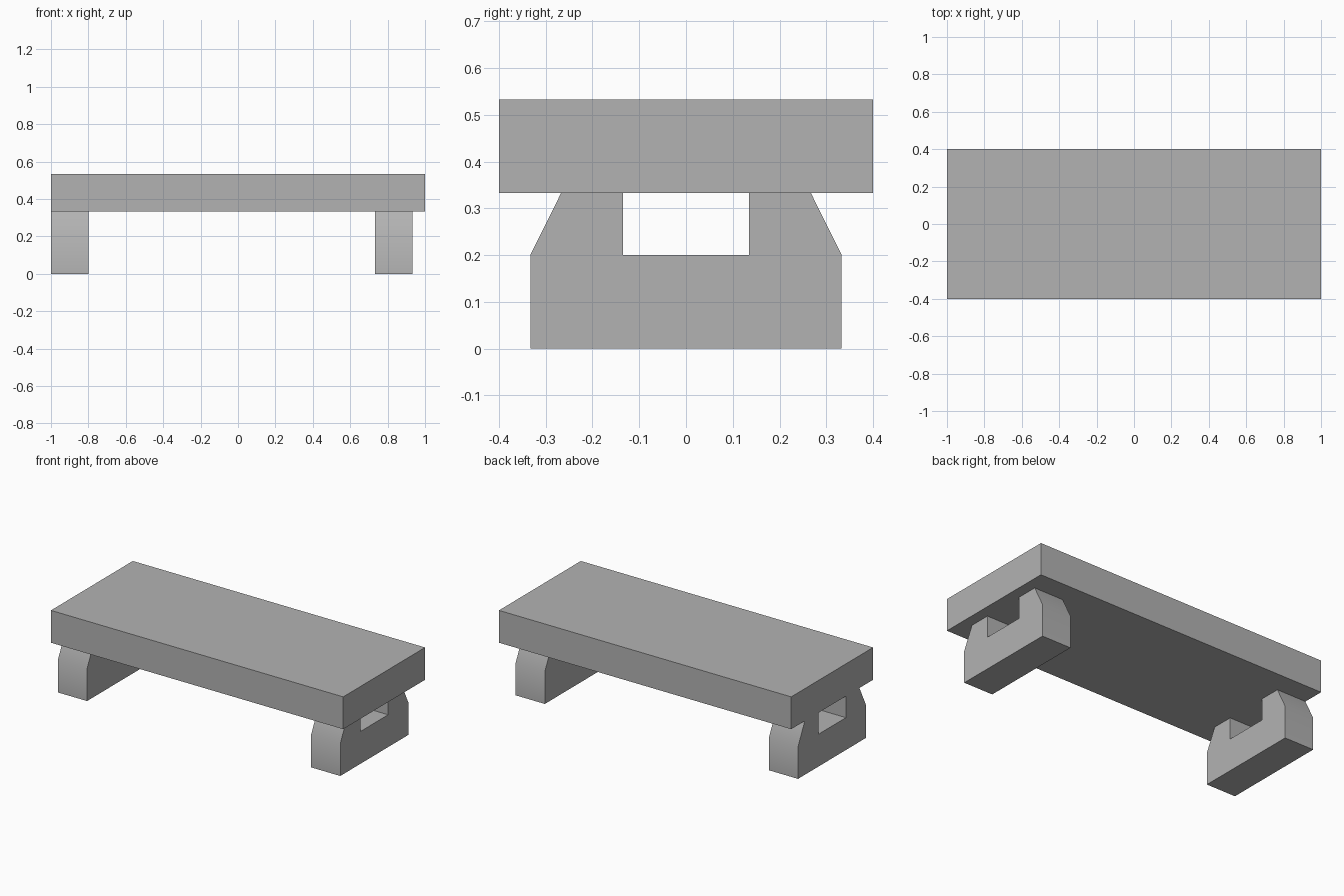
import bpy
import bmesh
import math

# Remove the default cube
cube = bpy.data.objects.get("Cube")
if cube:
    bpy.data.objects.remove(cube, do_unlink=True)

# Single stone grey material
GREY = (0.45, 0.45, 0.45, 1.0)
stone = bpy.data.materials.new("stone_grey")
stone.use_nodes = True
stone.diffuse_color = GREY
stone.node_tree.nodes["Principled BSDF"].inputs["Base Color"].default_value = GREY


def extrude_profile(name, profile, x_start, x_end):
    """Extrude a closed (y, z) profile along x into a solid object."""
    bm = bmesh.new()
    face = bm.faces.new([bm.verts.new((x_start, y, z)) for y, z in profile])
    ext = bmesh.ops.extrude_face_region(bm, geom=[face])
    moved = [v for v in ext["geom"] if isinstance(v, bmesh.types.BMVert)]
    bmesh.ops.translate(bm, verts=moved, vec=(x_end - x_start, 0, 0))
    bmesh.ops.recalc_face_normals(bm, faces=bm.faces)
    mesh = bpy.data.meshes.new(name)
    bm.to_mesh(mesh)
    bm.free()
    mesh.materials.append(stone)
    obj = bpy.data.objects.new(name, mesh)
    bpy.context.collection.objects.link(obj)
    bpy.ops.object.select_all(action="DESELECT")
    obj.select_set(True)
    bpy.context.view_layer.objects.active = obj
    bpy.ops.object.shade_smooth_by_angle(angle=math.radians(30))
    return obj


# Seat slab
SEAT_BOTTOM, SEAT_TOP = 0.333, 0.533
extrude_profile("seat", [(-0.4, SEAT_BOTTOM), (0.4, SEAT_BOTTOM),
                         (0.4, SEAT_TOP), (-0.4, SEAT_TOP)], -1.0, 1.0)

# Supports: tapered shoulders with a notch in the upper middle
half = [(0.333, 0.0), (0.333, 0.2), (0.267, SEAT_BOTTOM),
        (0.135, SEAT_BOTTOM), (0.135, 0.2)]
outline = half + [(-y, z) for y, z in reversed(half)]
for name, x_start in (("right_support", -1.0), ("left_support", 0.733)):
    extrude_profile(name, outline, x_start, x_start + 0.2)
